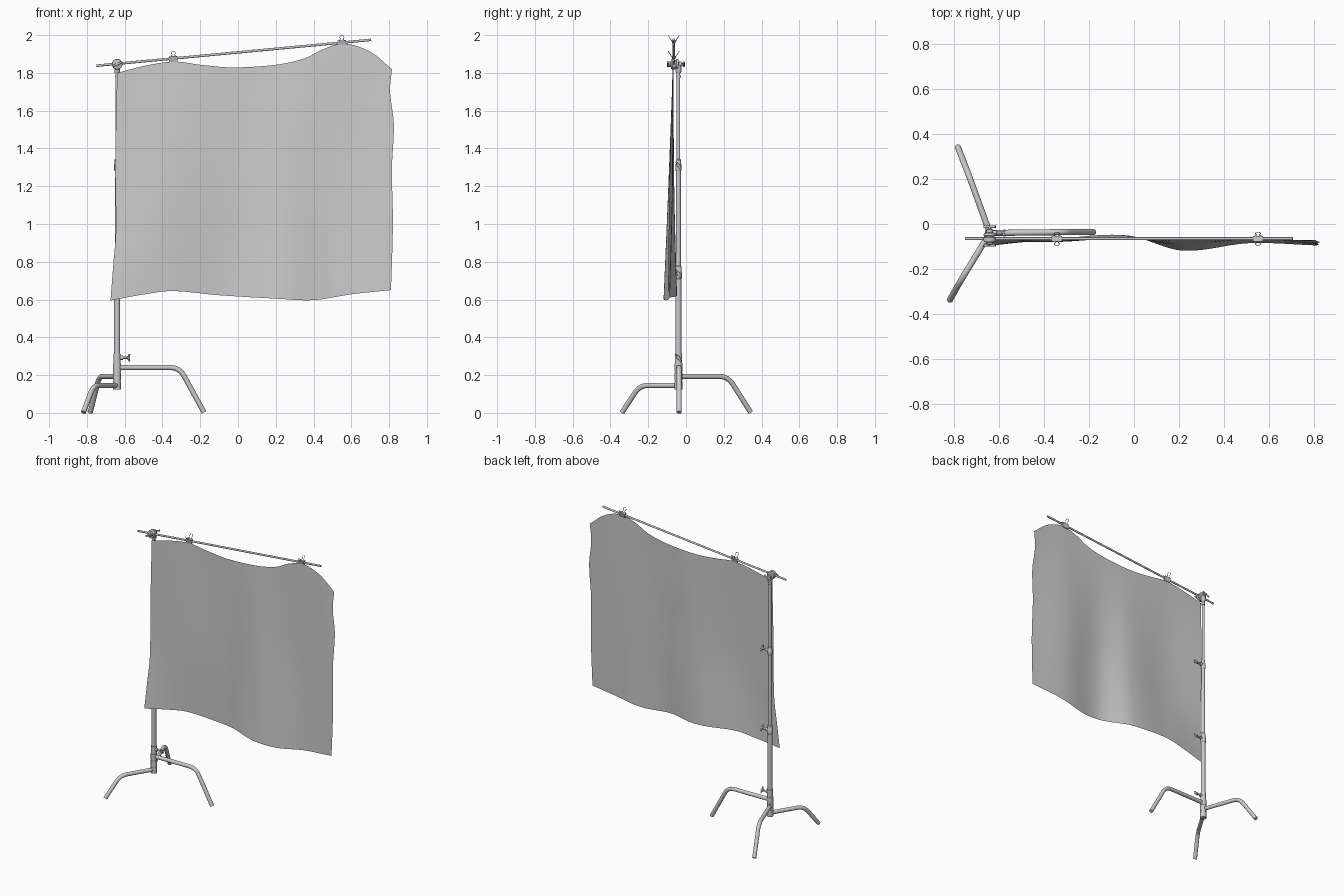
import bpy, bmesh, math
from mathutils import Vector

if "Cube" in bpy.data.objects:
    bpy.data.objects.remove(bpy.data.objects["Cube"])

PX, PY = -0.64, -0.04      # post axis
RY = -0.065                # rod plane


def finish(name, bm, smooth=True):
    me = bpy.data.meshes.new(name)
    bmesh.ops.recalc_face_normals(bm, faces=bm.faces[:])
    bm.to_mesh(me)
    bm.free()
    ob = bpy.data.objects.new(name, me)
    bpy.context.collection.objects.link(ob)
    if smooth:
        bpy.ops.object.select_all(action='DESELECT')
        ob.select_set(True)
        bpy.context.view_layer.objects.active = ob
        bpy.ops.object.shade_smooth_by_angle(angle=math.radians(40))
    return ob


def lathe(name, start, axis, profile, n=24):
    """Revolve (distance, radius) pairs about an axis, with capped ends."""
    q = Vector(axis).to_track_quat('Z', 'Y')
    bm = bmesh.new()
    rings = [[bm.verts.new(Vector(start) + q @ Vector(
        (r * math.cos(2 * math.pi * i / n), r * math.sin(2 * math.pi * i / n), d)))
        for i in range(n)] for d, r in profile]
    for a, b in zip(rings, rings[1:]):
        for i in range(n):
            bm.faces.new((a[i], a[(i + 1) % n], b[(i + 1) % n], b[i]))
    bm.faces.new(rings[0][::-1])
    bm.faces.new(rings[-1])
    return finish(name, bm)


def rod(name, a, b, r, n=16):
    d = Vector(b) - Vector(a)
    return lathe(name, a, d, [(0, r), (d.length, r)], n)


def tube(name, pts, r, n=14, fillet=0.0):
    """Sweep a circle along a path, optionally rounding its corners."""
    pts = [Vector(p) for p in pts]
    path = [pts[0]]
    for a, b, c in zip(pts, pts[1:], pts[2:]):
        if fillet:
            p, s = b + (a - b).normalized() * fillet, b + (c - b).normalized() * fillet
            path += [p * (1 - t) ** 2 + b * 2 * t * (1 - t) + s * t * t
                     for t in [i / 6 for i in range(7)]]
        else:
            path.append(b)
    path.append(pts[-1])
    side = (pts[1] - pts[0]).cross(pts[2] - pts[1]).normalized()
    bm = bmesh.new()
    rings = []
    for i, p in enumerate(path):
        t = (path[min(i + 1, len(path) - 1)] - path[max(i - 1, 0)]).normalized()
        up = side.cross(t).normalized()
        rings.append([bm.verts.new(p + r * (math.cos(2 * math.pi * k / n) * side
                                            + math.sin(2 * math.pi * k / n) * up)) for k in range(n)])
    for a, b in zip(rings, rings[1:]):
        for k in range(n):
            bm.faces.new((a[k], a[(k + 1) % n], b[(k + 1) % n], b[k]))
    bm.faces.new(rings[0])
    bm.faces.new(rings[-1])
    return finish(name, bm)


def curve(pts, x):
    """Smooth cubic interpolation through (x, value) pairs."""
    def slope(i):
        a, b = pts[max(i - 1, 0)], pts[min(i + 1, len(pts) - 1)]
        return (b[1] - a[1]) / (b[0] - a[0])
    i = 0
    while i < len(pts) - 2 and x > pts[i + 1][0]:
        i += 1
    (x0, y0), (x1, y1) = pts[i], pts[i + 1]
    h = x1 - x0
    t = (x - x0) / h
    return (y0 * (2 * t**3 - 3 * t**2 + 1) + slope(i) * h * (t**3 - 2 * t**2 + t)
            + y1 * (3 * t**2 - 2 * t**3) + slope(i + 1) * h * (t**3 - t**2))


# Telescoping post
def post(name, z0, z1, r):
    return rod(name, (PX, PY, z0), (PX, PY, z1), r, 24)

post("base_sleeve", 0.125, 0.315, 0.019)
post("lower_column", 0.30, 0.73, 0.0155)
post("middle_column", 0.72, 1.30, 0.0125)
post("upper_column", 1.29, 1.83, 0.0095)
lathe("lower_collar", (PX, PY, 0.71), (0, 0, 1),
      [(0, .016), (.004, .019), (.035, .019), (.04, .016), (.065, .016), (.068, .013)])
lathe("upper_collar", (PX, PY, 1.28), (0, 0, 1),
      [(0, .013), (.004, .016), (.035, .016), (.04, .013), (.06, .013), (.063, .01)])
lathe("top_collar", (PX, PY, 1.775), (0, 0, 1), [(0, .0125), (.012, .0125)])

# Locking knobs with T handles
for name, z in (("base", 0.292), ("lower", 0.737), ("upper", 1.31)):
    lathe(name + "_knob", (PX + 0.01, PY, z), (1, 0, 0),
          [(0, .011), (.02, .011), (.021, .006), (.042, .006), (.044, .009), (.058, .009)], 16)
    tube(name + "_knob_handle", [(PX + .066, PY - .012, z + .018), (PX + .058, PY, z),
                                 (PX + .066, PY + .012, z - .018)], 0.005, 10, 0.006)

# Turtle legs: height, end of flat run, foot
for name, h, bend, foot in (("right", .24, (-.31, -.036), (-.18, -.036)),
                            ("back", .193, (-.735, .222), (-.782, .342)),
                            ("front", .145, (-.765, -.245), (-.818, -.338))):
    d = (Vector(foot) - Vector(bend)).normalized()
    b = Vector((PX, PY, h))
    foot3 = Vector((*foot, 0.003))
    tube(name + "_leg", [b, (*bend, h), foot3], 0.0135, 16, 0.05)
    post(name + "_leg_hub", h - .022, h + .022, 0.021)

# Grip head: clamp discs, body and knobs at both ends
HZ = 1.846
lathe("grip_head", (PX, -0.093, HZ), (0, 1, 0),
      [(0, .008), (.004, .014), (.012, .014), (.014, .026), (.024, .028), (.034, .028),
       (.036, .022), (.04, .022), (.042, .028), (.052, .026), (.055, .014), (.068, .014), (.07, .008)], 28)
lathe("grip_head_socket", (PX, PY, 1.80), (0, 0, 1), [(0, .013), (.004, .015), (.042, .015)])
rod("grip_bolt", (PX, -0.098, HZ), (PX, -0.008, HZ), 0.006)
for name, y in (("front", -0.095), ("back", -0.012)):
    rod(name + "_grip_handle", (PX - .026, y, HZ - .011), (PX + .026, y, HZ + .011), 0.0055, 12)

# Cross rod
def rod_z(x):
    return 1.838 + (x + 0.75) * (1.975 - 1.838) / 1.455

rod("cross_rod", (-0.75, RY, rod_z(-0.75)), (0.705, RY, rod_z(0.705)), 0.0065)

# Spring clips holding the sheet: wedge body and two wire handles
for name, cx in (("left", -0.342), ("right", 0.55)):
    cz = rod_z(cx)
    bm = bmesh.new()
    sect = [(-.012, .012), (.012, .012), (.003, -.018), (-.003, -.018)]
    ends = [[bm.verts.new((cx + s * .023, RY + y, cz + z + s * .002)) for y, z in sect] for s in (-1, 1)]
    for i in range(4):
        j = (i + 1) % 4
        bm.faces.new((ends[0][i], ends[0][j], ends[1][j], ends[1][i]))
    bm.faces.new(ends[0])
    bm.faces.new(ends[1])
    finish(name + "_clip_body", bm, False)
    for s, side in ((-1, "front"), (1, "back")):
        tube(f"{name}_clip_{side}_wire",
             [(cx + x, RY + s * y, cz + z) for x, y, z in
              ((-.016, .012, .01), (-.005, .016, .018), (-.012, .023, .028), (-.007, .029, .037),
               (.007, .029, .037), (.012, .023, .028), (.005, .016, .018), (.016, .012, .01))], 0.0016, 6)

# Hanging sheet: outline curves blended across a grid
top = [(-.64, 1.80), (-.5, 1.836), (-.34, 1.86), (-.2, 1.843), (-.03, 1.829), (.2, 1.843),
       (.35, 1.876), (.45, 1.925), (.56, 1.955), (.7, 1.912), (.815, 1.82)]
bottom = [(-.675, .595), (-.5, .627), (-.35, .645), (-.1, .623), (.2, .605), (.4, .597), (.6, .628), (.81, .65)]
left = [(0, -.675), (.16, -.66), (.3, -.647), (.6, -.65), (1, -.64)]
right = [(0, .81), (.3, .82), (.55, .815), (.75, .825), (.9, .805), (1, .815)]
belly = [(0, -.10), (.2, -.07), (.43, -.05), (.6, -.118), (.8, -.085), (1, -.095)]
middle = [(0, -.07), (.2, -.08), (.43, -.062), (.6, -.095), (.8, -.07), (1, -.088)]
NU, NV = 72, 56
bm = bmesh.new()
grid = []
for j in range(NV + 1):
    v = j / NV
    row = []
    for i in range(NU + 1):
        u = i / NU
        zt = curve(top, -.64 + 1.455 * u)
        zb = curve(bottom, -.675 + 1.485 * u)
        x = curve(left, v) * (1 - u) + curve(right, v) * u
        y = curve([(0, curve(belly, u)), (.45, curve(middle, u)), (1, RY - .006 * u)], v)
        row.append(bm.verts.new((x, y, zb + (zt - zb) * v)))
    grid.append(row)
for a, b in zip(grid, grid[1:]):
    for i in range(NU):
        bm.faces.new((a[i], a[i + 1], b[i + 1], b[i]))
finish("hanging_sheet", bm)
